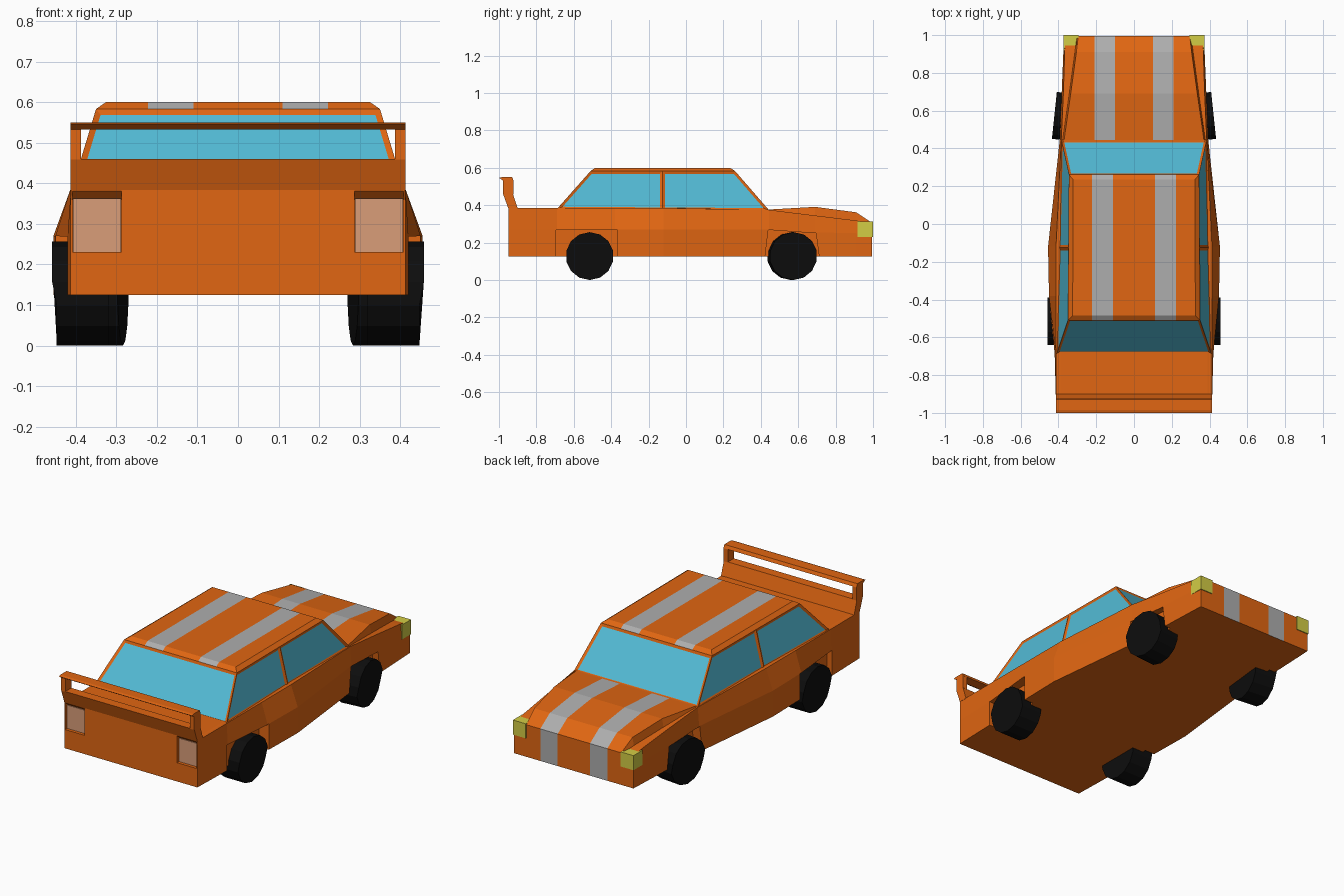
import bpy, bmesh, math
from mathutils import Matrix, Vector

if "Cube" in bpy.data.objects:
    bpy.data.objects.remove(bpy.data.objects["Cube"])


def material(name, rgb):
    m = bpy.data.materials.new(name)
    m.diffuse_color = (*rgb, 1)
    m.use_nodes = True
    m.node_tree.nodes["Principled BSDF"].inputs["Base Color"].default_value = m.diffuse_color
    return m


ORANGE = material("orange_paint", (0.75, 0.133, 0.006))
GREY = material("grey_stripe", (0.42, 0.42, 0.42))
GLASS = material("blue_glass", (0.085, 0.49, 0.66))
BLACK = material("black_rubber", (0.004, 0.004, 0.004))
YELLOW = material("yellow_lamp", (0.65, 0.61, 0.06))
PINK = material("pale_tail_lamp", (0.70, 0.34, 0.19))


def finish(bm, name, *mats):
    bmesh.ops.recalc_face_normals(bm, faces=bm.faces)
    me = bpy.data.meshes.new(name)
    bm.to_mesh(me)
    bm.free()
    for m in mats:
        me.materials.append(m)
    ob = bpy.data.objects.new(name, me)
    bpy.context.collection.objects.link(ob)
    return ob


def loft(rings):
    """Skin closed rings of equal length and cap both ends."""
    bm = bmesh.new()
    vs = [[bm.verts.new(p) for p in r] for r in rings]
    n = len(vs[0])
    for a, b in zip(vs, vs[1:]):
        for i in range(n):
            j = (i + 1) % n
            bm.faces.new((a[i], a[j], b[j], b[i]))
    bm.faces.new(vs[0])
    bm.faces.new(vs[-1][::-1])
    bmesh.ops.recalc_face_normals(bm, faces=bm.faces)
    return bm


def prism(name, profile, x0, x1, mat):
    """Extrude a (y, z) profile along x."""
    return finish(loft([[(x, y, z) for y, z in profile] for x in (x0, x1)]), name, mat)


def box_profile(y0, y1, z0, z1):
    return [(y0, z0), (y1, z0), (y1, z1), (y0, z1)]


def bisect_x(bm, xs, keep=lambda f: True):
    for x in xs:
        faces = [f for f in bm.faces if keep(f)]
        geom = set(faces)
        for f in faces:
            geom.update(f.edges)
            geom.update(f.verts)
        bmesh.ops.bisect_plane(bm, geom=list(geom), plane_co=(x, 0, 0), plane_no=(1, 0, 0))


def cut(ob, cutter):
    m = ob.modifiers.new("cut", 'BOOLEAN')
    m.operation = 'DIFFERENCE'
    m.solver = 'EXACT'
    m.object = cutter
    cutter.hide_render = True
    bpy.context.view_layer.objects.active = ob
    bpy.ops.object.modifier_apply(modifier=m.name)
    bpy.data.objects.remove(cutter)


# Lower body: y, sill x, crease z, belt x, belt z, hood edge x, hood z
stations = [
    (-0.95, .413, .27, .412, .385, .39, .386),
    (-0.69, .420, .27, .413, .385, .39, .386),
    (-0.38, .450, .27, .413, .385, .39, .386),
    (-0.12, .455, .27, .413, .385, .39, .386),
    (0.445, .393, .27, .385, .375, .37, .377),
    (0.69, .383, .255, .374, .345, .335, .391),
    (0.91, .374, .25, .367, .318, .305, .362),
    (0.995, .370, .23, .365, .303, .295, .305),
]
rings = []
for y, w, zc, bx, bz, hx, hz in stations:
    half = [(w, .125), (w, zc), (bx, bz), (hx + .008, bz), (hx, hz)]
    rings.append([(x, y, z) for x, z in half] + [(-x, y, z) for x, z in reversed(half)])
bm = loft(rings)
bisect_x(bm, (-.208, -.1, .1, .208))
for f in bm.faces:
    c = f.calc_center_median()
    if .1 < abs(c.x) < .208 and c.y > .445 and (f.normal.z > .1 or f.normal.y > .9):
        f.material_index = 1
body = finish(bm, "body", ORANGE, GREY)

# Wheel arches and tail lamp recesses
rear_arch = [(-.695, .10), (-.695, .268), (-.37, .27), (-.37, .10)]
front_arch = [(.42, .10), (.44, .268), (.695, .25), (.715, .10)]
tail_recess = [(-.97, .23), (-.97, .381), (-.95, .381), (-.927, .36), (-.927, .23)]
for s in (-1, 1):
    cut(body, prism("arch_cutter", rear_arch, s * .39, s * .6, ORANGE))
    cut(body, prism("arch_cutter", front_arch, s * .345, s * .6, ORANGE))
    cut(body, prism("tail_cutter", tail_recess, s * .287, s * .408, ORANGE))


# Cabin: base, roof edge and roof outline, with inset windows
def outline(y0, x0, y1, x1, z0, z1):
    return [(-x0, y0, z0), (x0, y0, z0), (x1, y1, z1), (-x1, y1, z1)]


bm = loft([
    outline(-.69, .411, .445, .385, .38, .372),
    outline(-.51, .35, .262, .345, .583, .583),
    outline(-.485, .325, .235, .322, .60, .60),
])
sides = [f for f in bm.faces if abs(f.normal.z) < .9 and f.calc_center_median().z < .55]
flanks = [f for f in sides if abs(f.normal.x) > .7]
geom = set(flanks)
for f in flanks:
    geom.update(f.edges)
    geom.update(f.verts)
bmesh.ops.bisect_plane(bm, geom=list(geom), plane_co=(0, -.125, 0), plane_no=(0, 1, 0))
bm.normal_update()
panes = [f for f in bm.faces if abs(f.normal.z) < .9 and f.calc_center_median().z < .55]
bmesh.ops.inset_individual(bm, faces=panes, thickness=.014, depth=-.006, use_even_offset=True)
for f in panes:
    f.material_index = 2
bisect_x(bm, (-.222, -.11, .11, .222), lambda f: f.calc_center_median().z > .586)
bm.normal_update()
for f in bm.faces:
    c = f.calc_center_median()
    if c.z > .586 and .11 < abs(c.x) < .222 and abs(f.normal.x) < .3:
        f.material_index = 1
finish(bm, "cabin", ORANGE, GREY, GLASS)

# Rear spoiler: base panel, end posts and top bar
prism("spoiler_base", [(-.95, .383), (-.978, .46), (-.925, .46), (-.90, .383)], -.413, .413, ORANGE)
prism("spoiler_bar", [(-.978, .532), (-1, .546), (-.985, .55), (-.93, .55), (-.922, .532)],
      -.413, .413, ORANGE)
for s, side in ((-1, "left"), (1, "right")):
    prism("spoiler_post_" + side, box_profile(-.978, -.923, .458, .534), s * .387, s * .413, ORANGE)
    prism("headlight_" + side, box_profile(.918, 1.0, .23, .312), s * .295, s * .374, YELLOW)
    prism("tail_lamp_" + side, box_profile(-.934, -.926, .231, .362), s * .288, s * .407, PINK)


# Wheels: flat-sided tyres, upper half leaning slightly outward
def wheel(name, side, y, x_mid, width, yaw):
    bm = bmesh.new()
    bmesh.ops.create_cone(bm, cap_ends=True, segments=14, radius1=.128, radius2=.128, depth=width,
                          matrix=Matrix.Rotation(math.pi / 2, 4, 'Y')
                          @ Matrix.Rotation(math.pi / 14, 4, 'Z'))
    for v in bm.verts:
        if v.co.z > .02 and v.co.x * side > 0:
            v.co.x += side * .011
    low = min(v.co.z for v in bm.verts)
    bmesh.ops.transform(bm, verts=bm.verts, matrix=Matrix.Translation(Vector((side * x_mid, y, -low)))
                        @ Matrix.Rotation(side * yaw, 4, 'Z'))
    finish(bm, name, BLACK)


for s, side in ((-1, "left"), (1, "right")):
    wheel("rear_wheel_" + side, s, -.515, .383, .128, 0)
    wheel("front_wheel_" + side, s, .567, .347, .128, math.radians(6))
